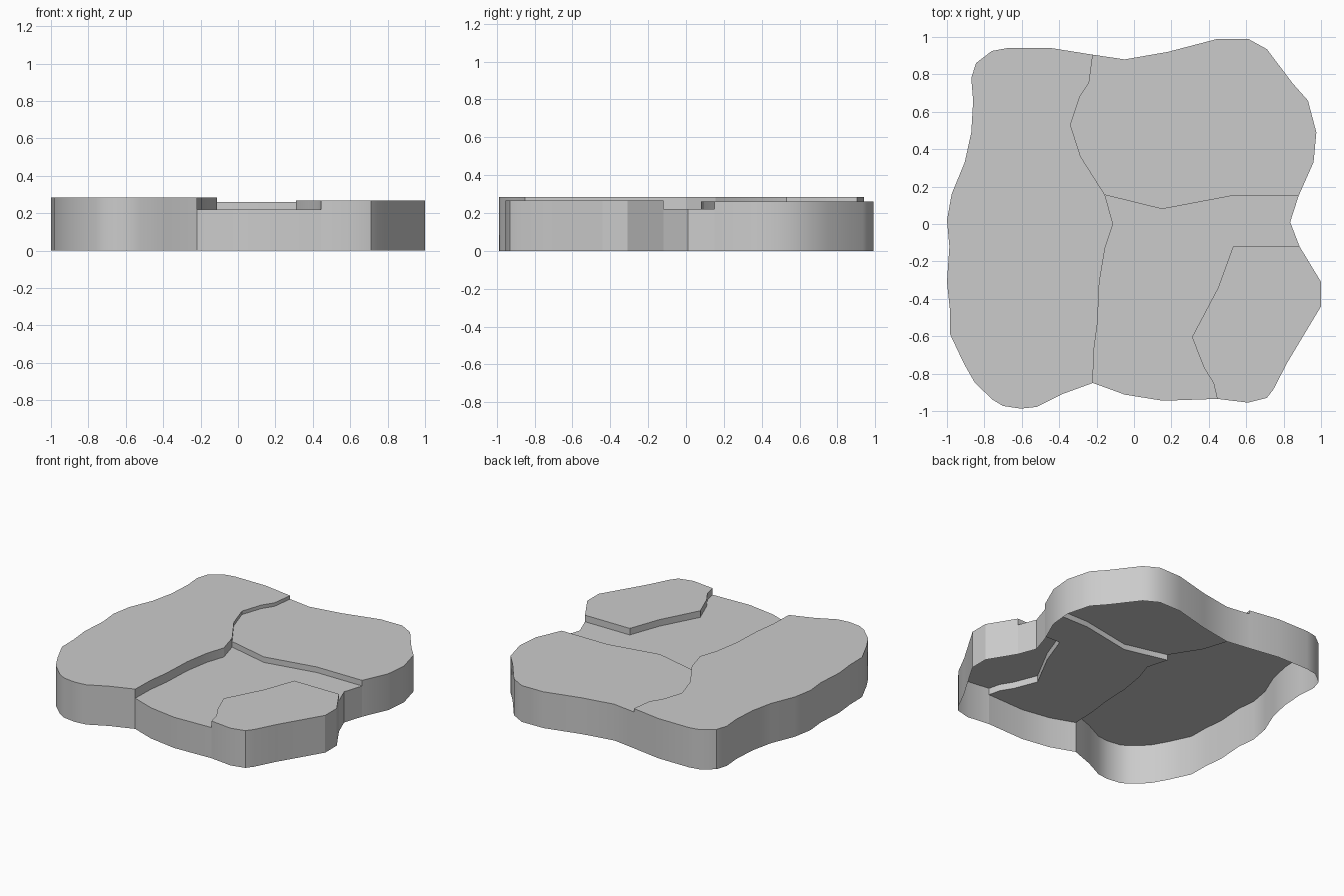
import bpy, bmesh

if "Cube" in bpy.data.objects:
    bpy.data.objects.remove(bpy.data.objects["Cube"])

# Heights of the four stone slabs
Z_LEFT, Z_BACK, Z_CORNER, Z_LOW = 0.285, 0.26, 0.267, 0.22

# Points where the cracks meet the rim or one another
A, B, C = (-0.22, 0.905), (-0.22, -0.85), (-0.155, 0.155)
D, E, F = (0.445, -0.935), (0.885, -0.12), (0.88, 0.15)

# Rim sections, counter-clockwise
rim_left = [A, (-0.44, 0.94), (-0.68, 0.94), (-0.76, 0.925), (-0.845, 0.86),
            (-0.87, 0.78), (-0.86, 0.66), (-0.87, 0.49), (-0.905, 0.33),
            (-0.975, 0.16), (-1, 0.02), (-0.987, -0.12), (-1, -0.31),
            (-0.985, -0.45), (-0.983, -0.59), (-0.91, -0.745), (-0.85, -0.85),
            (-0.755, -0.94), (-0.70, -0.973), (-0.605, -0.987),
            (-0.52, -0.978), (-0.385, -0.91), B]
rim_front = [B, (-0.05, -0.912), (0.155, -0.945), D]
rim_corner = [D, (0.61, -0.955), (0.71, -0.93), (0.745, -0.885), (0.82, -0.74),
              (0.91, -0.59), (1, -0.44), (1, -0.31), E]
rim_gap = [E, (0.835, 0.01), F]
rim_back = [F, (0.96, 0.33), (0.975, 0.49), (0.93, 0.66), (0.85, 0.75),
            (0.71, 0.935), (0.61, 0.99), (0.44, 0.988), (0.18, 0.92),
            (-0.05, 0.88), A]

# Cracks between slabs
crack_front = [B, (-0.215, -0.68), (-0.195, -0.53), (-0.185, -0.31),
               (-0.155, -0.13), (-0.112, 0), C]
crack_back = [C, (-0.285, 0.36), (-0.34, 0.53), (-0.29, 0.68), (-0.24, 0.755), A]
crack_corner = [D, (0.425, -0.85), (0.375, -0.77), (0.31, -0.605),
                (0.45, -0.34), (0.53, -0.12), E]
crack_right = [F, (0.52, 0.15), (0.15, 0.08), C]


def slab(name, top, sections):
    """Flat top bounded by sections (path, wall bottom); None means no wall."""
    bm = bmesh.new()
    pts = [(p, bottom) for path, bottom in sections for p in path[:-1]]
    ring = [bm.verts.new((*p, top)) for p, _ in pts]
    n = len(ring)
    cap = bm.faces.new(ring)
    for i, (p, bottom) in enumerate(pts):
        if bottom is None:
            continue
        j = (i + 1) % n
        a = bm.verts.new((*p, bottom))
        b = bm.verts.new((*pts[j][0], bottom))
        bm.faces.new((a, b, ring[j], ring[i]))
    bmesh.ops.remove_doubles(bm, verts=bm.verts[:], dist=1e-5)
    bmesh.ops.triangulate(bm, faces=[cap])
    mesh = bpy.data.meshes.new(name)
    bm.to_mesh(mesh)
    bm.free()
    obj = bpy.data.objects.new(name, mesh)
    bpy.context.collection.objects.link(obj)
    bpy.ops.object.select_all(action='DESELECT')
    obj.select_set(True)
    bpy.context.view_layer.objects.active = obj
    bpy.ops.object.shade_smooth_by_angle(angle=0.52)


# Each higher slab carries the step down to its lower neighbour
slab("left_slab", Z_LEFT,
     [(rim_left, 0), (crack_front, Z_LOW), (crack_back, Z_BACK)])
slab("back_slab", Z_BACK,
     [(rim_back, 0), (crack_back[::-1], None), (crack_right[::-1], Z_LOW)])
slab("corner_slab", Z_CORNER,
     [(rim_corner, 0), (crack_corner[::-1], Z_LOW)])
slab("low_slab", Z_LOW,
     [(rim_front, 0), (crack_corner, None), (rim_gap, 0),
      (crack_right, None), (crack_front[::-1], None)])
